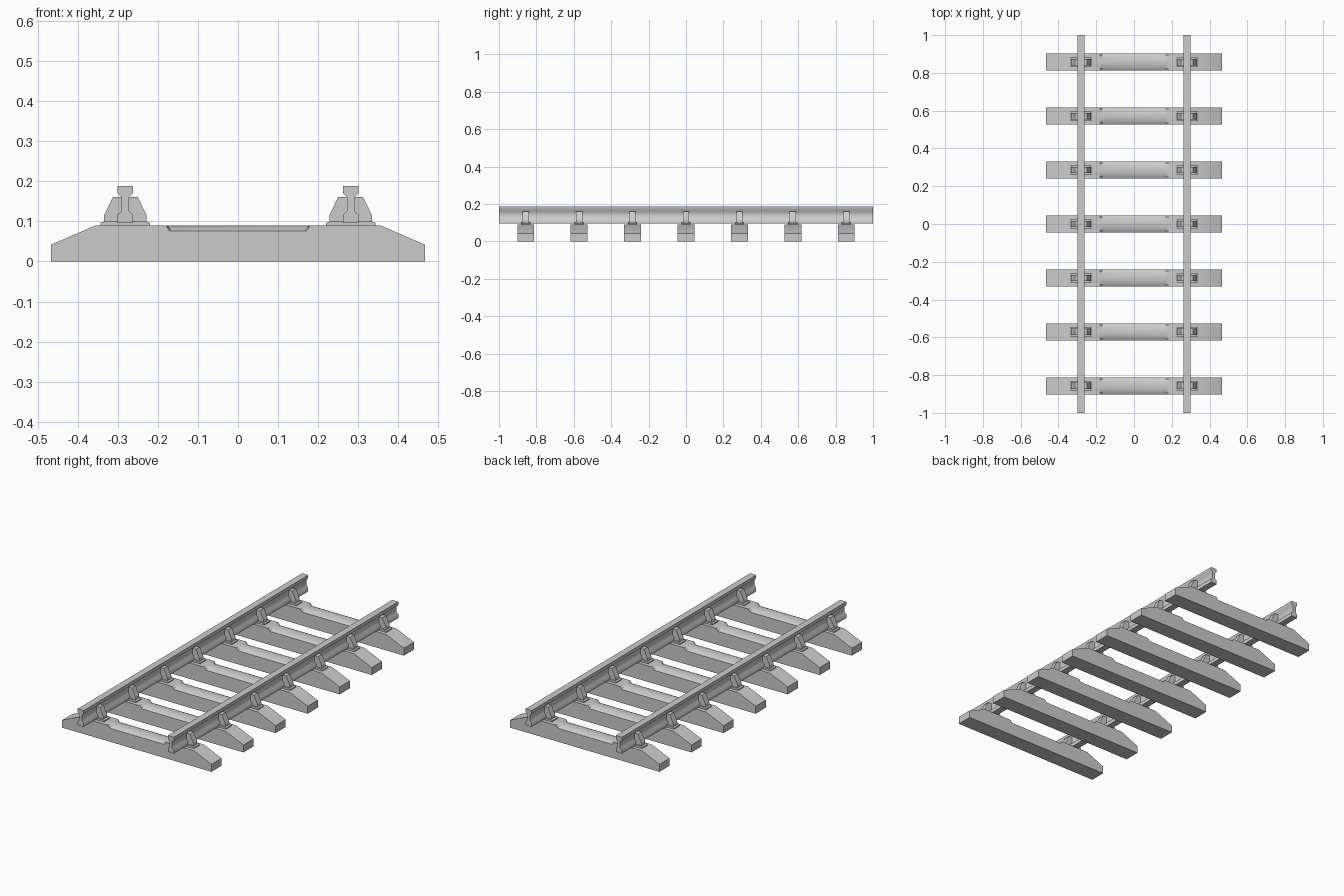
import bpy, bmesh, math

cube = bpy.data.objects.get("Cube")
if cube:
    bpy.data.objects.remove(cube, do_unlink=True)

grey = bpy.data.materials.new("plain grey")
grey.use_nodes = True
colour = (0.6, 0.6, 0.6, 1)
grey.diffuse_color = colour
grey.node_tree.nodes["Principled BSDF"].inputs["Base Color"].default_value = colour

GAUGE = 0.281     # rail centre distance from the middle
HALF = 0.045      # half the sleeper width
SPACING = 2 / 7


def finish(name, bm, angle=None):
    bmesh.ops.recalc_face_normals(bm, faces=bm.faces)
    mesh = bpy.data.meshes.new(name)
    bm.to_mesh(mesh)
    bm.free()
    mesh.materials.append(grey)
    obj = bpy.data.objects.new(name, mesh)
    bpy.context.collection.objects.link(obj)
    if angle:
        bpy.ops.object.select_all(action='DESELECT')
        obj.select_set(True)
        bpy.context.view_layer.objects.active = obj
        bpy.ops.object.shade_smooth_by_angle(angle=math.radians(angle))
    return obj


def extrude(name, half_profile, cx, y0, y1, angle=None):
    """Mirror a half profile about cx and sweep it along y."""
    pts = half_profile + [(-x, z) for x, z in reversed(half_profile)]
    bm = bmesh.new()
    face = bm.faces.new([bm.verts.new((cx + x, y0, z)) for x, z in pts])
    swept = bmesh.ops.extrude_face_region(bm, geom=[face])
    verts = [g for g in swept["geom"] if isinstance(g, bmesh.types.BMVert)]
    bmesh.ops.translate(bm, verts=verts, vec=(0, y1 - y0, 0))
    return finish(name, bm, angle)


def sleeper(name, cy):
    """Tapered ends, flat rail seats and a crowned middle."""
    half = [(0.17, 0.09, 0.014), (0.18, 0.09, 0), (0.355, 0.09, 0), (0.466, 0.042, 0)]
    stations = [(-x, z, c) for x, z, c in reversed(half)] + half
    rows = 8
    bm = bmesh.new()
    rings = []
    for x, top, crown in stations:
        ring = [bm.verts.new((x, cy - HALF, 0))]
        for i in range(rows + 1):
            t = 2 * i / rows - 1
            ring.append(bm.verts.new((x, cy + t * HALF, top - crown * t * t)))
        ring.append(bm.verts.new((x, cy + HALF, 0)))
        rings.append(ring)
    n = rows + 3
    for a, b in zip(rings, rings[1:]):
        for i in range(n):
            j = (i + 1) % n
            bm.faces.new((a[i], a[j], b[j], b[i]))
    bm.faces.new(rings[0])
    bm.faces.new(rings[-1])
    return finish(name, bm, 30)


rail_profile = [(0.019, 0.096), (0.019, 0.117), (0.009, 0.126), (0.009, 0.16),
                (0.019, 0.17), (0.019, 0.188)]
clip_profile = [(0.053, 0.095), (0.053, 0.115), (0.031, 0.161), (0.009, 0.161)]
plate_profile = [(0.062, 0.088), (0.062, 0.096), (0.048, 0.101)]

# Rails
for side, sx in (("left", 1), ("right", -1)):
    extrude(side + "_rail", rail_profile, sx * GAUGE, -1, 1, 60)

# Sleepers with a base plate and a clip under each rail
for k in range(7):
    cy = (k - 3) * SPACING
    sleeper(f"sleeper_{k + 1}", cy)
    for side, sx in (("left", 1), ("right", -1)):
        extrude(f"{side}_base_plate_{k + 1}", plate_profile, sx * GAUGE, cy - 0.025, cy + 0.025)
        extrude(f"{side}_rail_clip_{k + 1}", clip_profile, sx * GAUGE, cy - 0.017, cy + 0.017)
